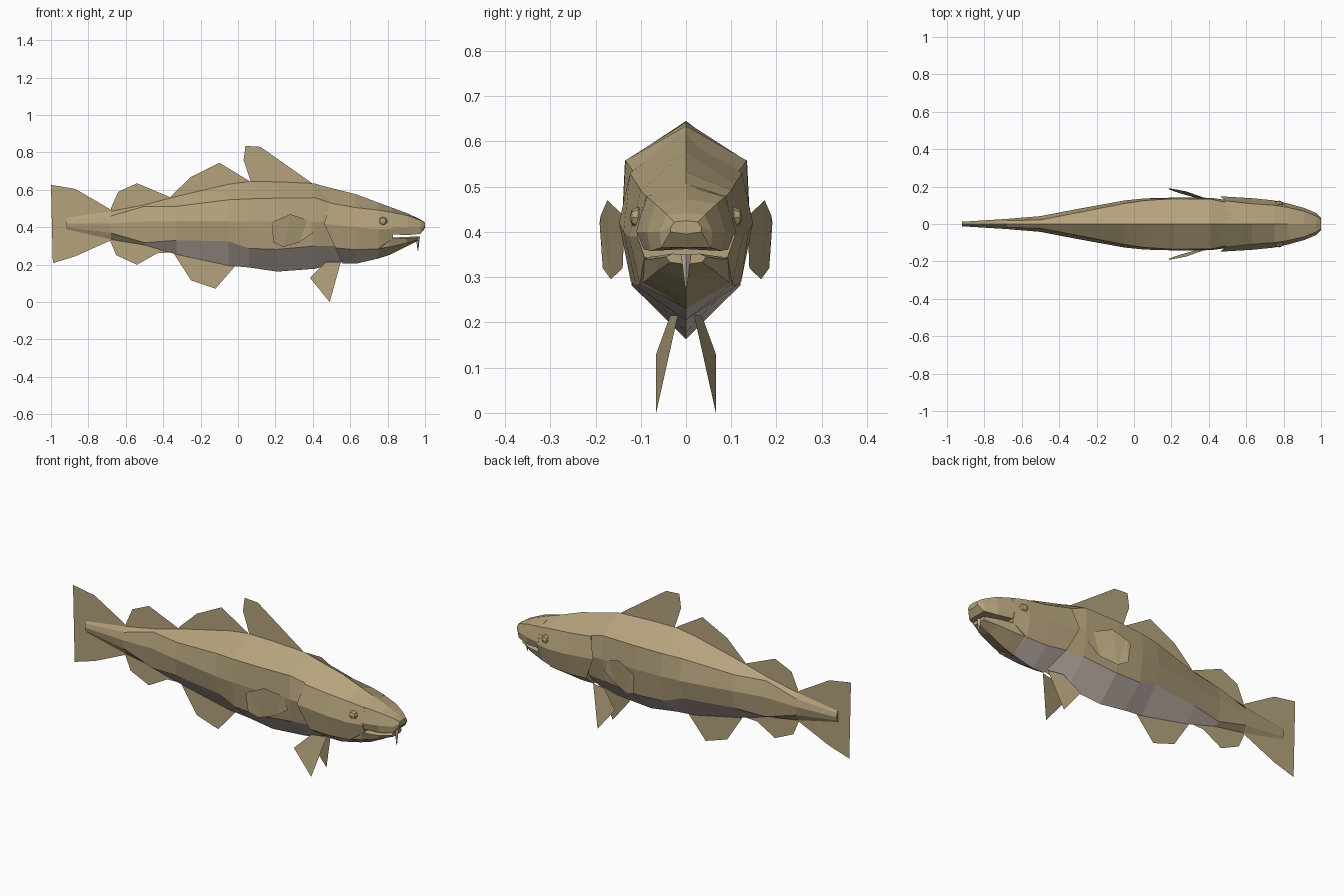
import bpy, bmesh
from mathutils import Matrix


def material(name, rgb):
    m = bpy.data.materials.new(name)
    m.diffuse_color = (*rgb, 1)
    return m


BROWN = material("olive brown", (0.46, 0.365, 0.205))
PALE = material("pale belly grey", (0.62, 0.52, 0.465))


def finish(name, bm, mats):
    me = bpy.data.meshes.new(name)
    bm.to_mesh(me)
    bm.free()
    for m in mats:
        me.materials.append(m)
    ob = bpy.data.objects.new(name, me)
    bpy.context.collection.objects.link(ob)
    return ob


def loft(name, rows, pale=(9, 9), shift=None):
    """Rows: x, top z, then (y, z) of upper, middle, lower points, bottom z.
    The lowest band is pale between the two given x values."""
    bm = bmesh.new()
    rings = []
    for i, (x, zt, yu, zu, ym, zm, yl, zl, zb) in enumerate(rows):
        half = [(0, zt), (yu, zu), (ym, zm), (yl, zl), (0, zb)]
        off = shift if (shift and i == 0) else [0] * 5
        pts = [(x + o, -y, z) for o, (y, z) in zip(off, half)]
        pts += [(px, -py, pz) for px, py, pz in pts[3:0:-1]]
        rings.append([bm.verts.new(p) for p in pts])
    for a, b in zip(rings, rings[1:]):
        for k in range(8):
            n = (k + 1) % 8
            f = bm.faces.new((a[k], a[n], b[n], b[k]))
            cx = f.calc_center_median().x
            if k in (3, 4) and pale[0] < cx < pale[1]:
                f.material_index = 1
    bm.faces.new(rings[0])
    bm.faces.new(rings[-1])
    bmesh.ops.recalc_face_normals(bm, faces=bm.faces)
    return finish(name, bm, [BROWN, PALE])


def plate(name, pts):
    """Thin flat fin from an outline of 3D points."""
    bm = bmesh.new()
    f = bm.faces.new([bm.verts.new(p) for p in pts])
    bmesh.ops.triangulate(bm, faces=[f])
    return finish(name, bm, [BROWN])


# Body
loft("body", [
    (-0.92, .45, .006, .44, .012, .42, .006, .40, .39),
    (-0.68, .485, .018, .46, .027, .42, .018, .37, .335),
    (-0.50, .52, .022, .512, .042, .43, .030, .318, .305),
    (-0.33, .565, .055, .512, .075, .43, .055, .33, .255),
    (-0.05, .63, .110, .547, .126, .43, .100, .325, .195),
    (0.06, .645, .126, .552, .137, .43, .115, .287, .185),
    (0.21, .643, .135, .556, .141, .43, .120, .282, .163),
    (0.41, .634, .134, .558, .140, .43, .115, .30, .178),
    (0.56, .59, .100, .51, .120, .42, .090, .30, .215),
], pale=(-0.5, 0.6))

# Head, with the gill cover edge raised over the body
loft("head", [
    (0.49, .629, .124, .53, .148, .42, .122, .29, .205),
    (0.63, .577, .108, .505, .138, .40, .110, .28, .205),
    (0.75, .532, .100, .492, .126, .39, .102, .285, .233),
    (0.83, .502, .088, .478, .108, .39, .092, .345, .30),
], pale=(0.4, 0.72), shift=[-.07, 0, -.03, .03, .07])

# Snout and upper lip
loft("snout", [
    (0.82, .506, .089, .48, .110, .40, .095, .362, .365),
    (0.91, .473, .068, .462, .086, .40, .078, .358, .362),
    (0.975, .442, .042, .438, .058, .40, .055, .365, .366),
    (1.00, .425, .026, .422, .034, .41, .034, .40, .395),
])

# Lower jaw
loft("lower_jaw", [
    (0.74, .34, .080, .345, .108, .34, .100, .285, .230),
    (0.81, .345, .080, .345, .096, .34, .085, .295, .252),
    (0.90, .345, .055, .348, .076, .34, .062, .315, .297),
    (0.962, .35, .030, .352, .045, .345, .035, .333, .328),
])

# Barbel under the chin
bm = bmesh.new()
bmesh.ops.create_cone(bm, segments=4, radius1=0.002, radius2=0.011, depth=0.075,
                      cap_ends=True, matrix=Matrix.Translation((0.962, 0, 0.313)))
finish("chin_barbel", bm, [PALE])

# Fins on the centre line, as (x, z) outlines
FINS = {
    "first_dorsal_fin": [(.41, .62), (.39, .64), (.12, .83), (.04, .835),
                         (.03, .76), (.07, .64), (.09, .62)],
    "second_dorsal_fin": [(.07, .63), (.06, .648), (-.10, .745), (-.25, .67),
                          (-.36, .565), (-.34, .54)],
    "third_dorsal_fin": [(-.34, .54), (-.36, .56), (-.54, .635), (-.64, .59),
                         (-.68, .50), (-.68, .47)],
    "first_anal_fin": [(0, .21), (-.02, .19), (-.12, .072), (-.25, .115),
                       (-.34, .255), (-.34, .28)],
    "second_anal_fin": [(-.34, .28), (-.36, .265), (-.43, .262), (-.54, .20),
                        (-.65, .25), (-.685, .33), (-.66, .35)],
    "tail_fin": [(-.66, .48), (-.69, .50), (-.87, .605), (-1, .627), (-.975, .42),
                 (-.99, .208), (-.87, .245), (-.68, .33), (-.66, .36)],
}
for name, outline in FINS.items():
    plate(name, [(x, 0, z) for x, z in outline])

# Paired fins and eyes
for s, side in ((-1, "right"), (1, "left")):
    plate("pectoral_fin_" + side, [(x, s * y, z) for x, y, z in [
        (.40, .138, .37), (.37, .142, .44), (.28, .174, .47), (.20, .189, .435),
        (.18, .191, .42), (.19, .184, .32), (.24, .166, .295), (.33, .14, .32)]])
    plate("pelvic_fin_" + side, [(x, s * y, z) for x, y, z in [
        (.55, .018, .215), (.49, .066, 0), (.385, .066, .13), (.47, .035, .215)]])
    bm = bmesh.new()
    bmesh.ops.create_uvsphere(bm, u_segments=8, v_segments=4, radius=0.024,
                              matrix=Matrix.Translation((0.775, s * 0.106, 0.432))
                              @ Matrix.Diagonal((1, 0.8, 1, 1))
                              @ Matrix.Rotation(1.5708, 4, 'X'))
    finish("eye_" + side, bm, [BROWN])
